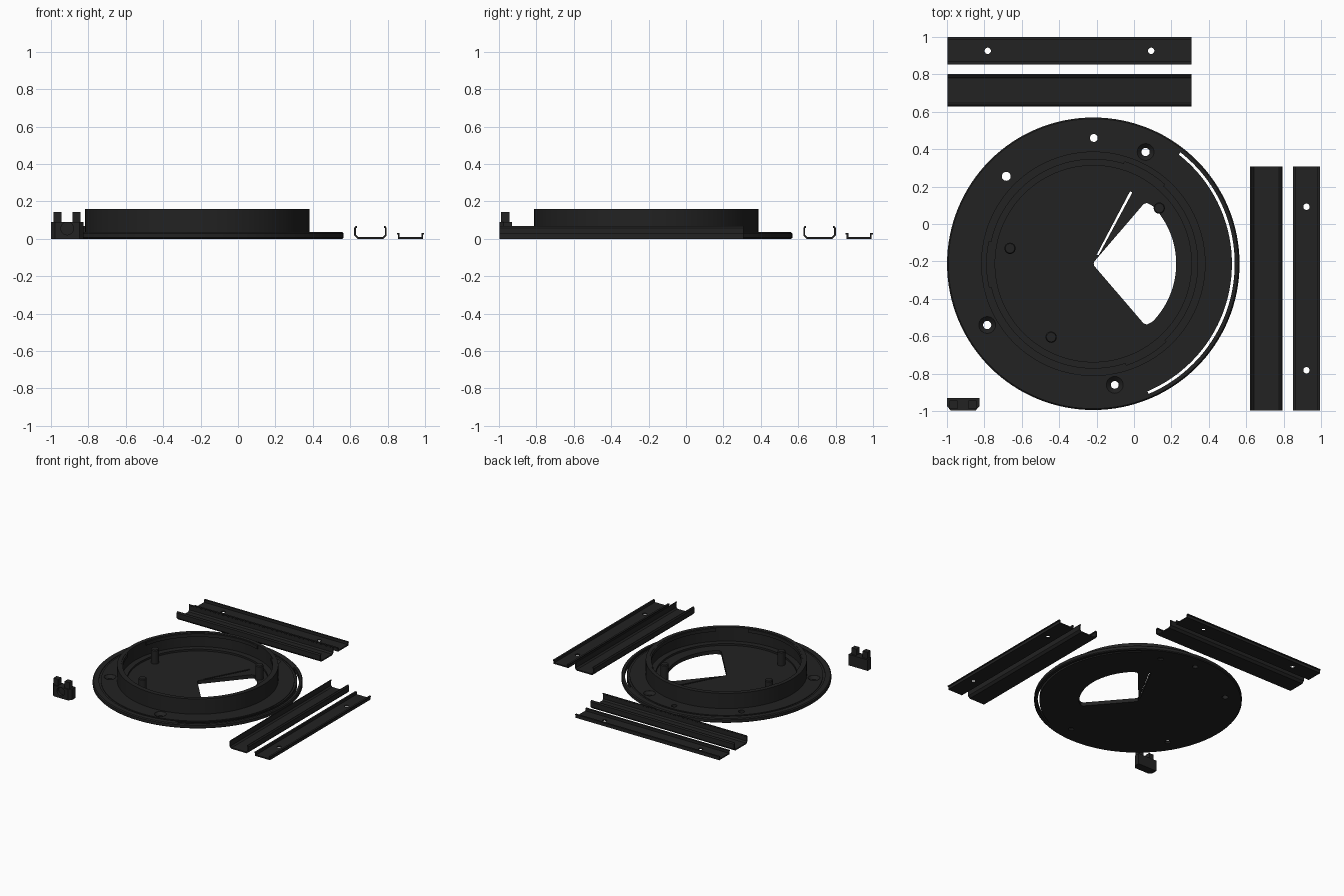
import bpy, bmesh, math
from mathutils import Matrix, Vector

if "Cube" in bpy.data.objects:
    bpy.data.objects.remove(bpy.data.objects["Cube"])

black = bpy.data.materials.new("matte_black")
black.diffuse_color = (0.016, 0.016, 0.016, 1)
black.use_nodes = True
black.node_tree.nodes["Principled BSDF"].inputs["Base Color"].default_value = black.diffuse_color
CX, CY = -0.2175, -0.2125          # centre of the round base


def finish(name, bm, smooth=True):
    bmesh.ops.recalc_face_normals(bm, faces=bm.faces)
    me = bpy.data.meshes.new(name)
    bm.to_mesh(me)
    bm.free()
    me.materials.append(black)
    ob = bpy.data.objects.new(name, me)
    bpy.context.collection.objects.link(ob)
    if smooth:
        shade(ob)
    return ob


def select(ob):
    bpy.ops.object.select_all(action='DESELECT')
    ob.select_set(True)
    bpy.context.view_layer.objects.active = ob


def shade(ob):
    select(ob)
    bpy.ops.object.shade_smooth_by_angle(angle=math.radians(30))


def prism(name, pts, a, b, axis='z', smooth=False):
    """Extrude a 2D outline from a to b along an axis."""
    put = {'z': lambda u, v, w: (u, v, w),
           'y': lambda u, v, w: (u, w, v),
           'x': lambda u, v, w: (w, u, v)}[axis]
    bm = bmesh.new()
    lo = [bm.verts.new(put(u, v, a)) for u, v in pts]
    hi = [bm.verts.new(put(u, v, b)) for u, v in pts]
    bm.faces.new(lo)
    bm.faces.new(hi)
    n = len(pts)
    for i in range(n):
        j = (i + 1) % n
        bm.faces.new((lo[i], lo[j], hi[j], hi[i]))
    return finish(name, bm, smooth)


def lathe(name, prof, x, y, n=128):
    """Revolve an (r, z) profile that starts and ends on the axis."""
    bm = bmesh.new()
    vs = [bm.verts.new((r, 0, z)) for r, z in prof]
    es = [bm.edges.new(p) for p in zip(vs, vs[1:])]
    bmesh.ops.spin(bm, geom=vs + es, cent=(0, 0, 0), axis=(0, 0, 1),
                   angle=2 * math.pi, steps=n)
    bmesh.ops.remove_doubles(bm, verts=bm.verts, dist=1e-5)
    bmesh.ops.translate(bm, verts=bm.verts, vec=(x, y, 0))
    return finish(name, bm)


def arc(r, a0, a1, n):
    return [(CX + r * math.cos(math.radians(a0 + (a1 - a0) * i / n)),
             CY + r * math.sin(math.radians(a0 + (a1 - a0) * i / n))) for i in range(n + 1)]


def band(r0, r1, a0, a1, n=64):
    return arc(r0, a0, a1, n) + arc(r1, a1, a0, n)


def circle(x, y, r, n=24):
    return [(x + r * math.cos(2 * math.pi * i / n), y + r * math.sin(2 * math.pi * i / n))
            for i in range(n)]


def cut(ob, cutters):
    for c in cutters:
        c.hide_render = True
        m = ob.modifiers.new("cut", 'BOOLEAN')
        m.operation, m.solver, m.object = 'DIFFERENCE', 'EXACT', c
        select(ob)
        bpy.ops.object.modifier_apply(modifier=m.name)
        bpy.data.objects.remove(c)
    shade(ob)


# Round base: flange with a shallow groove, upright collar and stepped floor
base = lathe("round_base", [
    (0, 0), (0.775, 0), (0.782, 0.006), (0.782, 0.028), (0.775, 0.035), (0.735, 0.035),
    (0.735, 0.03), (0.72, 0.03), (0.72, 0.035), (0.6, 0.035), (0.6, 0.16), (0.57, 0.16),
    (0.57, 0.045), (0.525, 0.045), (0.525, 0.03), (0, 0.03)], CX, CY)

# Wedge opening with rounded corners, thin slit and curved edge slot
wedge = [(-0.212, -0.2), (-0.216, -0.2125), (-0.212, -0.225), (0.05, -0.53), (0.068, -0.538),
         (0.088, -0.528)] + arc(0.443, -44, 44, 40) + [(0.088, 0.103), (0.068, 0.113), (0.05, 0.105)]
cutters = [prism("wedge_cutter", wedge, -0.1, 0.1),
           prism("slit_cutter", [(-0.2, -0.165), (-0.188, -0.165), (-0.009, 0.168),
                                 (-0.021, 0.175)], -0.1, 0.1),
           prism("slot_cutter", band(0.741, 0.756, -67, 52), -0.1, 0.1)]

# Screw holes, some of them countersunk
for x, y, r, sunk in [(-0.215, 0.46, 0.021, 0), (0.062, 0.385, 0.022, 1), (-0.683, 0.255, 0.024, 0),
                      (-0.785, -0.54, 0.022, 1), (-0.103, -0.86, 0.021, 1)]:
    cutters.append(prism("hole_cutter", circle(x, y, r), -0.1, 0.1))
    if sunk:
        cutters.append(lathe("sink_cutter", [(0, 0.012), (r, 0.012), (0.045, 0.034),
                                             (0.045, 0.06), (0, 0.06)], x, y, 24))
cut(base, cutters)

# Three locking lips inside the collar
for i in range(3):
    a = 73 + 120 * i
    prism("collar_lip", band(0.558, 0.575, a, a + 95, 32), 0.13, 0.157, smooth=True)

# Support posts on the floor
for x, y in [(-0.663, -0.13), (-0.443, -0.605), (0.135, 0.085)]:
    lathe("support_post", [(0, 0.02), (0.03, 0.02), (0.03, 0.138), (0.025, 0.145), (0, 0.145)],
          x, y, 24)


# Cable channels: a deep tray and its shallow cover, one pair per side
def mirrored(half, mid):
    return [(mid + u, v) for u, v in half] + [(mid - u, v) for u, v in reversed(half)]


deep = [(0.07, 0), (0.087, 0.017), (0.087, 0.058), (0.08, 0.067), (0.073, 0.067),
        (0.073, 0.059), (0.077, 0.056), (0.077, 0.021), (0.066, 0.01)]
shallow = [(0.067, 0), (0.067, 0.022), (0.073, 0.024), (0.073, 0.031), (0.058, 0.031),
           (0.058, 0.01)]
for axis, side, hole_mid in [('y', "right", 0.922), ('x', "back", 0.926)]:
    prism(side + "_channel_tray", mirrored(deep, 0.708 if axis == 'y' else 0.714), -0.998, 0.308, axis)
    cover = prism(side + "_channel_cover", mirrored(shallow, hole_mid), -0.998, 0.308, axis)
    holes = []
    for t in (-0.782, 0.092):
        x, y = (hole_mid, t) if axis == 'y' else (t, hole_mid)
        holes.append(prism("hole_cutter", circle(x, y, 0.017), -0.1, 0.1))
    cut(cover, holes)

# Small clip: chamfered block with a round recess and two prongs
clip = prism("clip_body", [(-1, -0.93), (-1, -0.975), (-0.978, -0.998), (-0.848, -0.998),
                           (-0.826, -0.975), (-0.826, -0.93)], 0, 0.09)
cut(clip, [prism("recess_cutter", circle(-0.913, 0.055, 0.034), -1.1, -0.975, 'y')])
for x in (-0.965, -0.864):
    prism("clip_prong", [(x - 0.022, -0.988), (x + 0.022, -0.988), (x + 0.022, -0.945),
                         (x - 0.022, -0.945)], 0.08, 0.143)
